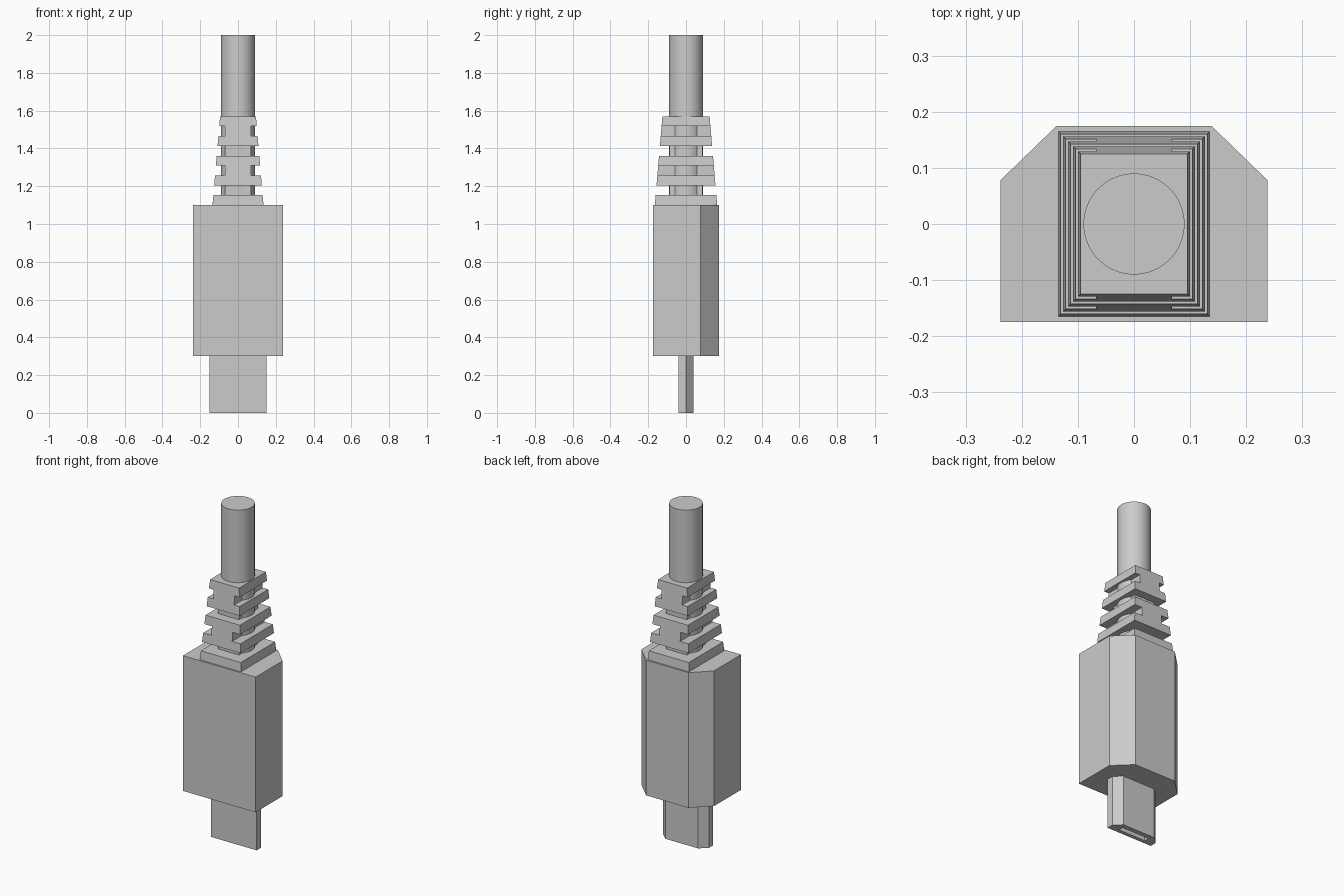
import bpy
import bmesh
import math

cube = bpy.data.objects.get("Cube")
if cube:
    bpy.data.objects.remove(cube, do_unlink=True)

grey = bpy.data.materials.new("light grey plastic")
grey.use_nodes = True
COLOUR = (0.6, 0.6, 0.6, 1)
grey.diffuse_color = COLOUR
grey.node_tree.nodes["Principled BSDF"].inputs["Base Color"].default_value = COLOUR


def loft(name, low, high, z0, z1):
    """Solid between two matching outlines at heights z0 and z1."""
    bm = bmesh.new()
    a = [bm.verts.new((x, y, z0)) for x, y in low]
    b = [bm.verts.new((x, y, z1)) for x, y in high]
    bm.faces.new(a[::-1])
    bm.faces.new(b)
    n = len(a)
    for i in range(n):
        j = (i + 1) % n
        bm.faces.new((a[i], a[j], b[j], b[i]))
    bmesh.ops.recalc_face_normals(bm, faces=bm.faces)
    mesh = bpy.data.meshes.new(name)
    bm.to_mesh(mesh)
    bm.free()
    mesh.materials.append(grey)
    obj = bpy.data.objects.new(name, mesh)
    bpy.context.collection.objects.link(obj)
    return obj


def rect(hx, hy):
    return [(-hx, -hy), (hx, -hy), (hx, hy), (-hx, hy)]


def chamfered(hx, hy, flat_x, flat_y):
    """Rectangle with its two back corners cut off."""
    return [(-hx, -hy), (hx, -hy), (hx, flat_y),
            (flat_x, hy), (-flat_x, hy), (-hx, flat_y)]


# Plug housing
outline = chamfered(0.238, 0.175, 0.138, 0.078)
loft("plug_housing", outline, outline, 0.3, 1.1)

# Connector tip with a slot recessed into its end
outline = chamfered(0.15, 0.04, 0.107, 0.0)
tip = loft("connector_tip", outline, outline, 0, 0.3)
slot = [(x, y - 0.003) for x, y in rect(0.09, 0.015)]
cutter = loft("slot_cutter", slot, slot, -0.05, 0.22)
cutter.hide_render = True
cutter.hide_set(True)
cutter.display_type = 'WIRE'
cut = tip.modifiers.new("slot", 'BOOLEAN')
cut.operation = 'DIFFERENCE'
cut.solver = 'EXACT'
cut.object = cutter

# Strain relief: tapered collars, alternately joined by bridges
BASE, TOP, COUNT = 1.1, 1.57, 9
STEP = (TOP - BASE) / COUNT


def taper(z):
    shrink = 0.04 * (z - BASE) / (TOP - BASE)
    return 0.135 - shrink, 0.165 - shrink


for i in range(COUNT):
    z0, z1 = BASE + i * STEP, BASE + (i + 1) * STEP
    (x0, y0), (x1, y1) = taper(z0), taper(z1)
    if i % 2 == 0:
        loft(f"relief_collar_{i // 2}", rect(x0, y0), rect(x1, y1), z0, z1)
    elif i % 4 == 3:
        loft(f"relief_bridge_{i // 4}", rect(0.068, y0), rect(0.068, y1), z0, z1)
    else:
        loft(f"relief_core_{i // 4}", rect(0.068, 0.088), rect(0.068, 0.088), z0, z1)

# Cable
bpy.ops.mesh.primitive_cylinder_add(vertices=64, radius=0.09, depth=0.9,
                                    location=(0, 0, 1.55))
cable = bpy.context.object
cable.name = "cable"
cable.data.materials.append(grey)
bpy.ops.object.shade_smooth_by_angle(angle=math.radians(30))
